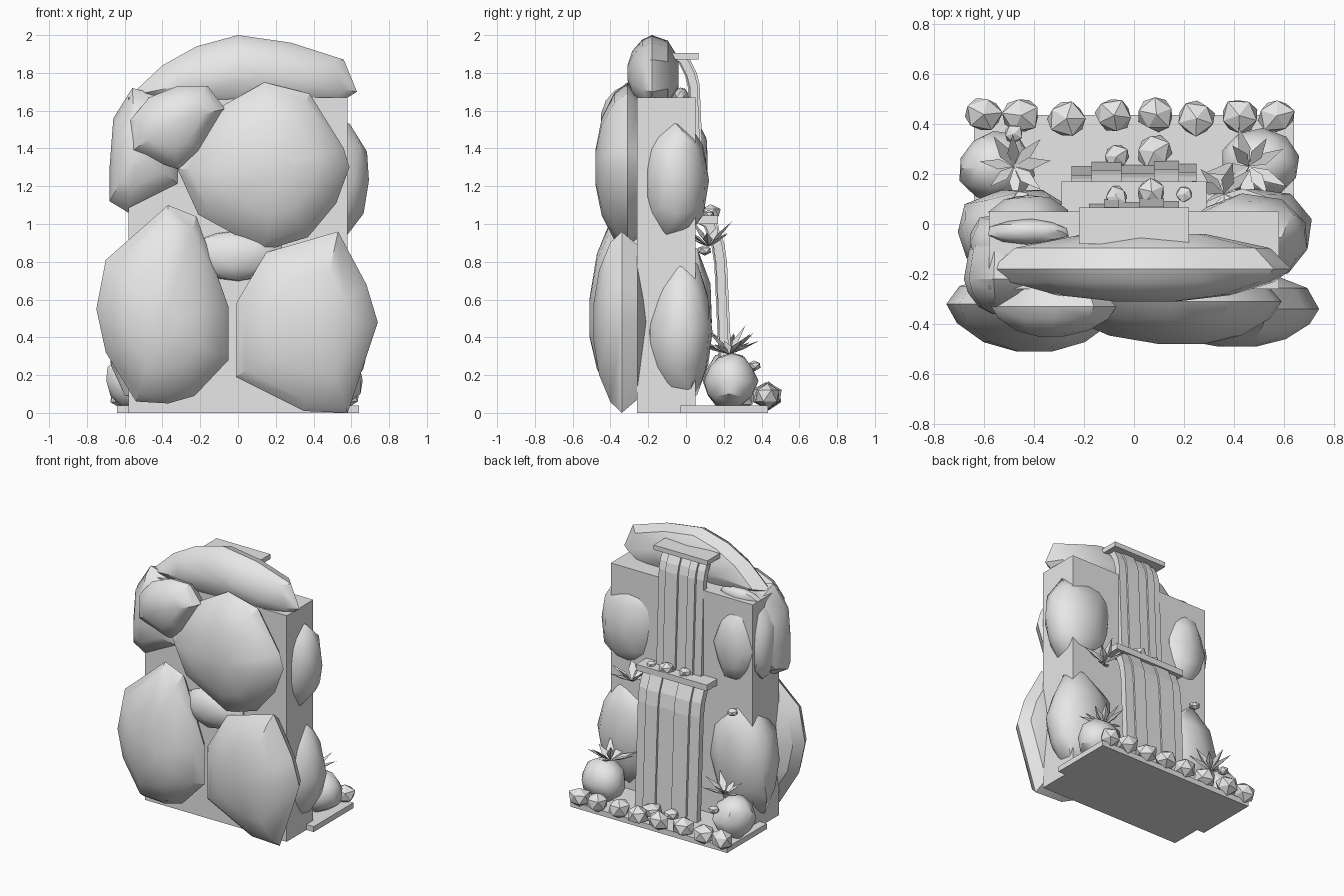
import bpy, bmesh, math, random
from mathutils import Vector, Matrix

random.seed(4)
cube = bpy.data.objects.get("Cube")
if cube:
    bpy.data.objects.remove(cube, do_unlink=True)

stone = bpy.data.materials.new("stone_grey")
stone.use_nodes = True
stone.diffuse_color = (0.8, 0.8, 0.8, 1)
stone.node_tree.nodes["Principled BSDF"].inputs["Base Color"].default_value = (0.8, 0.8, 0.8, 1)


def finish(name, bm, smooth=None):
    """Turn a bmesh into a named object, optionally smooth shaded below an angle."""
    bmesh.ops.recalc_face_normals(bm, faces=bm.faces[:])
    mesh = bpy.data.meshes.new(name)
    bm.to_mesh(mesh)
    bm.free()
    mesh.materials.append(stone)
    obj = bpy.data.objects.new(name, mesh)
    bpy.context.collection.objects.link(obj)
    if smooth:
        bpy.ops.object.select_all(action='DESELECT')
        obj.select_set(True)
        bpy.context.view_layer.objects.active = obj
        bpy.ops.object.shade_smooth_by_angle(angle=math.radians(smooth))
    return obj


def hull(bm):
    """Keep only the convex hull of the points."""
    points = [v.co.copy() for v in bm.verts]
    bm.clear()
    for p in points:
        bm.verts.new(p)
    result = bmesh.ops.convex_hull(bm, input=bm.verts[:])
    loose = [v for v in bm.verts if not v.link_faces]
    bmesh.ops.delete(bm, geom=loose, context='VERTS')


def box(name, x, y, z):
    bm = bmesh.new()
    bmesh.ops.create_cube(bm, size=1)
    for v in bm.verts:
        v.co = [lo + (hi - lo) * (c + 0.5) for c, (lo, hi) in zip(v.co, (x, y, z))]
    return finish(name, bm)


def slab_rock(name, outline, front, middle, back):
    """Boulder with a given front silhouette that rounds off towards front and back."""
    n = len(outline)
    cx = sum(p[0] for p in outline) / n
    cz = sum(p[1] for p in outline) / n
    bm = bmesh.new()
    for end, depth, scale in ((front, 1, 0.2), (front, 0.8, 0.58), (front, 0.4, 0.88),
                              (front, 0, 1), (back, 0.6, 0.85), (back, 1, 0.4)):
        for x, z in outline:
            bm.verts.new((cx + (x - cx) * scale, middle + (end - middle) * depth,
                          cz + (z - cz) * scale))
    hull(bm)
    return finish(name, bm, 35)


def round_rock(name, centre, radii, detail=2, jitter=0.07, smooth=35):
    """Irregular convex boulder or pebble."""
    bm = bmesh.new()
    bmesh.ops.create_icosphere(bm, subdivisions=detail, radius=1)
    spin = Matrix.Rotation(random.uniform(0, 6), 3, 'Z')
    for v in bm.verts:
        p = spin @ v.co * random.uniform(1 - jitter, 1 + jitter)
        v.co = Vector(centre) + Vector([a * r for a, r in zip(p, radii)])
    hull(bm)
    return finish(name, bm, smooth)


# Core wall, ground slab and the two spill ledges
box("core_wall", (-.58, .58), (-.26, .05), (0, 1.67))
box("ground_slab", (-.64, .64), (-.03, .435), (0, .04))
box("upper_ledge", (-.22, .22), (-.08, .065), (1.87, 1.905))
box("middle_ledge", (-.29, .29), (.03, .17), (1, 1.045))

# Large boulders on the front
slab_rock("lower_right_boulder", [(-.37, 1.1), (-.22, 1.04), (-.05, .56), (-.05, .28), (-.23, .09),
          (-.37, .05), (-.54, .06), (-.7, .32), (-.75, .55), (-.7, .81)], -.51, -.32, -.2)
slab_rock("lower_left_boulder", [(.53, .96), (.58, .8), (.68, .68), (.74, .48), (.65, .23), (.58, 0),
          (.35, .01), (-.01, .19), (-.01, .58), (.15, .85)], -.49, -.34, -.2)
slab_rock("centre_boulder", [(.14, 1.75), (.38, 1.69), (.56, 1.4), (.59, 1.3), (.52, 1.11), (.37, .93),
          (.14, .86), (-.21, 1.05), (-.32, 1.29), (-.11, 1.61)], -.48, -.31, -.2)
slab_rock("upper_right_boulder", [(-.32, 1.73), (-.16, 1.73), (-.07, 1.61), (-.2, 1.38), (-.32, 1.29),
          (-.57, 1.38), (-.57, 1.55), (-.47, 1.67)], -.45, -.33, -.2)
slab_rock("crown_boulder", [(0, 2), (.28, 1.96), (.56, 1.87), (.63, 1.7), (.5, 1.62), (-.3, 1.6),
          (-.57, 1.68), (-.4, 1.84), (-.22, 1.94)], -.31, -.18, -.04)
slab_rock("shoulder_boulder", [(-.56, 1.72), (-.66, 1.56), (-.68, 1.3), (-.68, 1.12), (-.58, 1.06),
          (-.3, 1.2), (-.3, 1.65)], -.36, -.22, -.02)
round_rock("gap_boulder", (0, -.27, .83), (.25, .09, .14))

# Boulders wrapping the sides and back
round_rock("upper_left_side_boulder", (.45, -.06, 1.23), (.26, .18, .34))
round_rock("lower_left_side_boulder", (.46, -.03, .43), (.25, .18, .4))
round_rock("lower_right_side_boulder", (-.46, -.04, .48), (.26, .18, .43))
round_rock("upper_right_back_boulder", (-.42, .02, 1.32), (.16, .1, .26))
round_rock("upper_right_side_boulder", (-.56, -.08, 1.33), (.1, .12, .28))
round_rock("top_edge_rock", (-.42, -.03, 1.67), (.16, .05, .05))
round_rock("ground_right_boulder", (-.55, .23, .17), (.15, .14, .15))
round_rock("ground_left_boulder", (.5, .24, .17), (.16, .14, .15))

# Row of pebbles along the back rim
for i, x in enumerate((-.6, -.45, -.27, -.08, .09, .25, .42, .57)):
    round_rock(f"rim_pebble_{i}", (x, random.uniform(.42, .44), .09),
               (.08, .075, .07), 1, .1, 20)

# Loose stones on the ledge, in the pool and on the boulders
for i, (x, y, z, r) in enumerate(((-.07, .27, .07, .055), (.08, .29, .07, .075), (-.07, .11, 1.06, .045),
                                  (.07, .13, 1.06, .06), (.2, .12, 1.05, .035),
                                  (-.48, .36, .25, .04), (-.45, .1, .86, .04))):
    round_rock(f"loose_stone_{i}", (x, y, z), (r, r, r * .7), 1, .1, 20)


def waterfall(name, edges, path, thickness):
    """Side by side strips of falling water, each set slightly in or out."""
    for i, (x0, x1) in enumerate(zip(edges, edges[1:])):
        shift = (0, .018, .006, .022, .01, .02)[i % 6]
        profile = [(y + shift, z) for y, z in path]
        profile += [(y + shift - thickness, z - .015) for y, z in reversed(path)]
        bm = bmesh.new()
        face = bm.faces.new([bm.verts.new((x0, y, z)) for y, z in profile])
        made = bmesh.ops.extrude_face_region(bm, geom=[face])["geom"]
        bmesh.ops.translate(bm, vec=(x1 - x0, 0, 0),
                            verts=[g for g in made if isinstance(g, bmesh.types.BMVert)])
        finish(f"{name}_{i}", bm)


waterfall("upper_water", (-.18, -.12, -.06, .02, .12, .18),
          [(-.03, 1.885), (.0, 1.87), (.035, 1.8), (.05, 1.74), (.08, 1.04)], .04)
waterfall("lower_water", (-.25, -.17, -.05, .08, .18, .25),
          [(.1, 1.02), (.14, 1), (.18, .9), (.195, .8), (.23, .03)], .045)


def plant(name, centre, leaves, size, turn):
    """Rosette of folded pointed leaves."""
    bm = bmesh.new()
    for i in range(leaves):
        yaw = turn + math.tau * i / leaves + random.uniform(-.2, .2)
        pitch = math.radians(random.uniform(15, 60))
        place = (Matrix.Translation(centre) @ Matrix.Rotation(yaw, 4, 'Z')
                 @ Matrix.Rotation(-pitch, 4, 'Y'))
        length = size * random.uniform(.8, 1.1)
        shape = ((0, 0, 0), (.45, .14, .04), (1, 0, 0), (.45, -.14, .04), (.45, 0, -.04))
        root, left, tip, right, keel = [bm.verts.new(place @ (Vector(p) * length)) for p in shape]
        for tri in ((root, keel, left), (left, keel, tip), (tip, keel, right),
                    (right, keel, root), (root, left, tip, right)):
            bm.faces.new(tri)
    finish(name, bm)


plant("right_ground_plant", (-.48, .23, .31), 8, .17, 0)
plant("left_ground_plant", (.46, .23, .31), 9, .19, .3)
plant("ledge_plant", (.36, .12, .88), 8, .17, .6)
